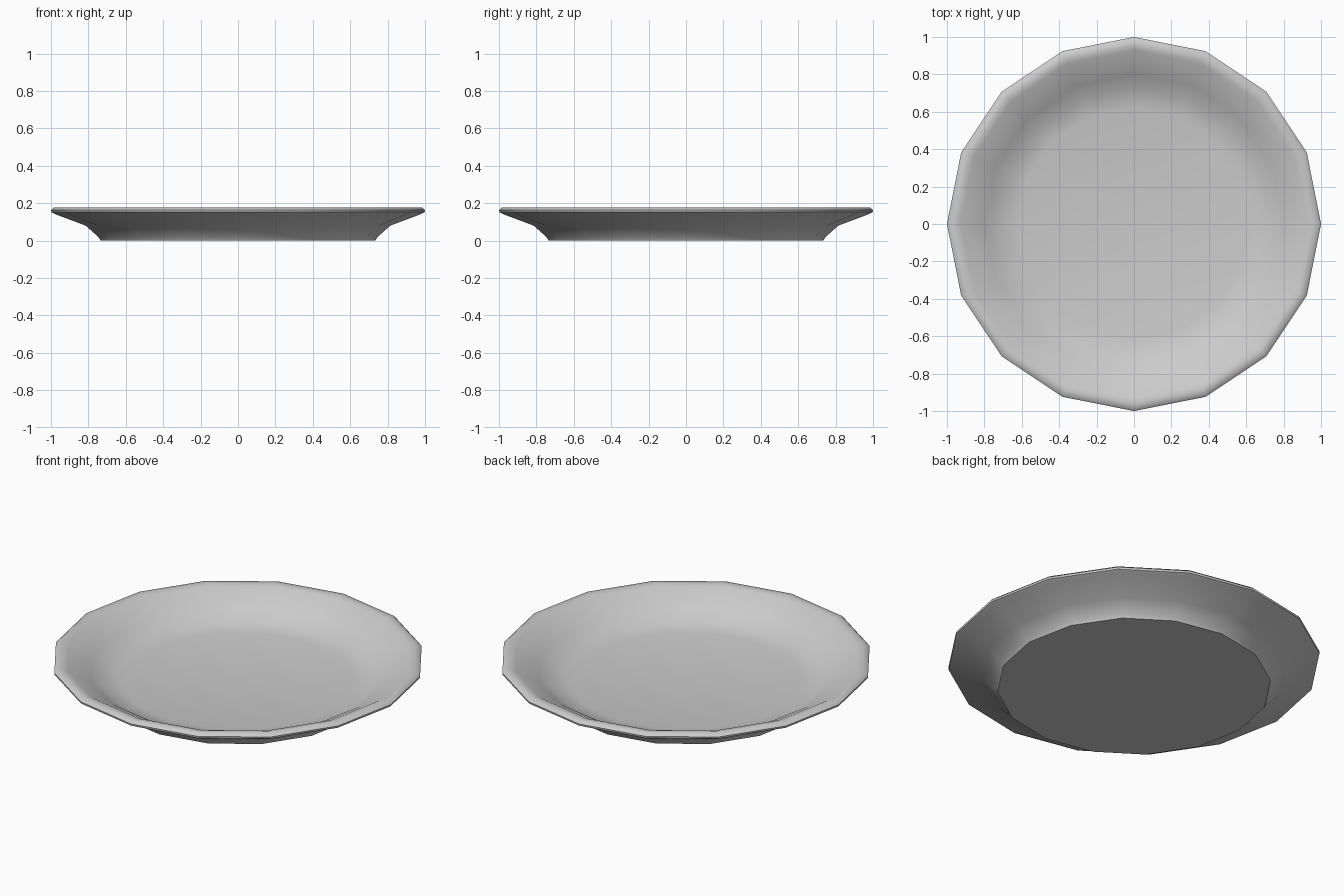
import bpy, bmesh, math

if "Cube" in bpy.data.objects:
    bpy.data.objects.remove(bpy.data.objects["Cube"])

SIDES = 16
# plate cross-section (radius, height): underside, lip, inner wall, floor
profile = [(0.735, 0.0), (0.745, 0.018), (0.815, 0.08), (0.975, 0.14), (0.998, 0.152),
           (1.0, 0.163), (0.985, 0.176), (0.955, 0.177), (0.93, 0.17),
           (0.80, 0.10), (0.73, 0.055), (0.62, 0.036)]

bm = bmesh.new()
rings = [[bm.verts.new((r * math.cos(2 * math.pi * i / SIDES),
                        r * math.sin(2 * math.pi * i / SIDES), z))
          for i in range(SIDES)] for r, z in profile]
for a, b in zip(rings, rings[1:]):
    for i in range(SIDES):
        j = (i + 1) % SIDES
        bm.faces.new((a[i], a[j], b[j], b[i]))

# flat base and food surface
bm.faces.new(rings[0][::-1])
bm.faces.new(rings[-1])
bmesh.ops.recalc_face_normals(bm, faces=bm.faces)

mesh = bpy.data.meshes.new("plate")
bm.to_mesh(mesh)
bm.free()
plate = bpy.data.objects.new("plate", mesh)
bpy.context.collection.objects.link(plate)

# smooth shading with a crisp foot edge
bpy.context.view_layer.objects.active = plate
plate.select_set(True)
bpy.ops.object.shade_smooth_by_angle(angle=math.radians(50))
